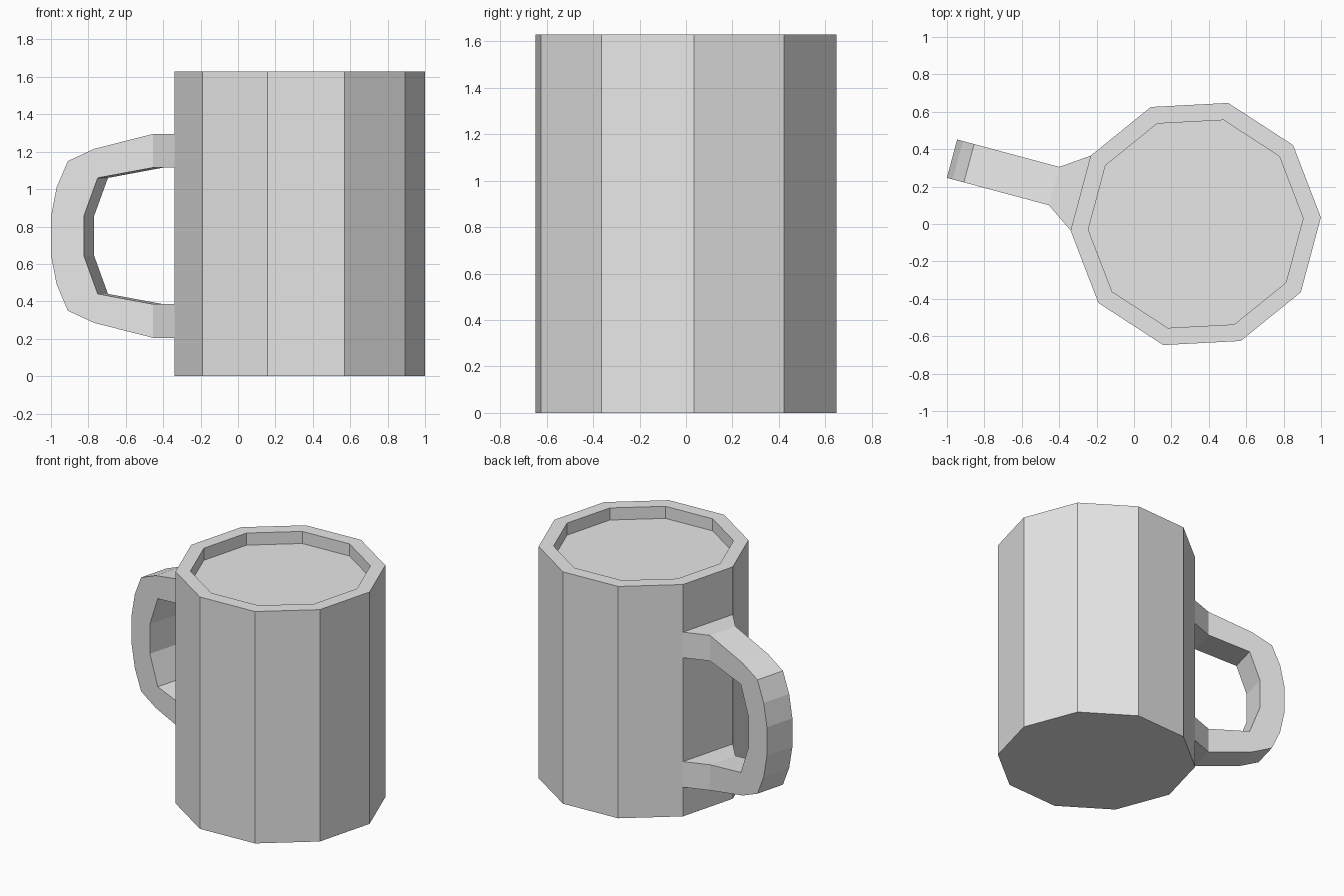
import bpy, bmesh, math
from mathutils import Vector

cube = bpy.data.objects.get("Cube")
if cube:
    bpy.data.objects.remove(cube, do_unlink=True)

grey = bpy.data.materials.new("light grey")
grey.use_nodes = True
colour = (0.8, 0.8, 0.8, 1)
grey.diffuse_color = colour
grey.node_tree.nodes["Principled BSDF"].inputs["Base Color"].default_value = colour

CENTRE = Vector((0.33, 0, 0))
SIDES, RADIUS, INNER, HEIGHT, FLOOR = 10, 0.67, 0.575, 1.63, 1.545
MID_Z = 0.75


def make_object(name, bm):
    bmesh.ops.recalc_face_normals(bm, faces=bm.faces[:])
    mesh = bpy.data.meshes.new(name)
    bm.to_mesh(mesh)
    bm.free()
    mesh.materials.append(grey)
    obj = bpy.data.objects.new(name, mesh)
    bpy.context.collection.objects.link(obj)
    return obj


def bridge(bm, a, b):
    for i in range(len(a)):
        j = (i + 1) % len(a)
        bm.faces.new((a[i], a[j], b[j], b[i]))


# Ten-sided mug body with a rim and a shallow recess holding the drink
bm = bmesh.new()
rings = []
for radius, z in ((RADIUS, 0), (RADIUS, HEIGHT), (INNER, HEIGHT), (INNER, FLOOR)):
    angles = [math.radians(3) + math.tau * i / SIDES for i in range(SIDES)]
    rings.append([bm.verts.new(CENTRE + Vector((radius * math.cos(a), radius * math.sin(a), z)))
                  for a in angles])
for low, high in zip(rings, rings[1:]):
    bridge(bm, low, high)
bm.faces.new(rings[0])
bm.faces.new(rings[-1])
make_object("mug_body", bm)

# Handle: upper half profiles as (distance from mug axis, height), mirrored below
outer = [(0.784, 1.295), (1.11, 1.215), (1.255, 1.15), (1.317, 1.01), (1.349, 0.85)]
inner = [(0.784, 1.115), (1.09, 1.06), (1.167, 0.855)]
out_dir = Vector((math.cos(math.radians(165)), math.sin(math.radians(165)), 0))
side_dir = Vector((-out_dir.y, out_dir.x, 0))
apothem = RADIUS * math.cos(math.pi / SIDES)
face_half = RADIUS * math.sin(math.pi / SIDES)
HALF = 0.106


def mirrored(half):
    return half + [(r, 2 * MID_Z - z) for r, z in reversed(half)]


bm = bmesh.new()


def point(r, z, offset):
    return bm.verts.new(CENTRE + out_dir * r + side_dir * offset + Vector((0, 0, z)))


profile = mirrored(outer) + mirrored(inner)[::-1]
left, right = [[point(r, z, s * HALF) for r, z in profile] for s in (1, -1)]
bm.faces.new(left)
bm.faces.new(right)
count = len(profile)
ends = (2 * len(outer) - 1, count - 1)
for i in range(count):
    j = (i + 1) % count
    if i not in ends:
        bm.faces.new((left[i], left[j], right[j], right[i]))
        continue
    # Flared root that widens to a full side of the mug
    near = [left[i], left[j], right[j], right[i]]
    root = [point(apothem, (v.co.z), s * face_half) for v, s in zip(near, (1, 1, -1, -1))]
    bridge(bm, near, root)
make_object("handle", bm)
